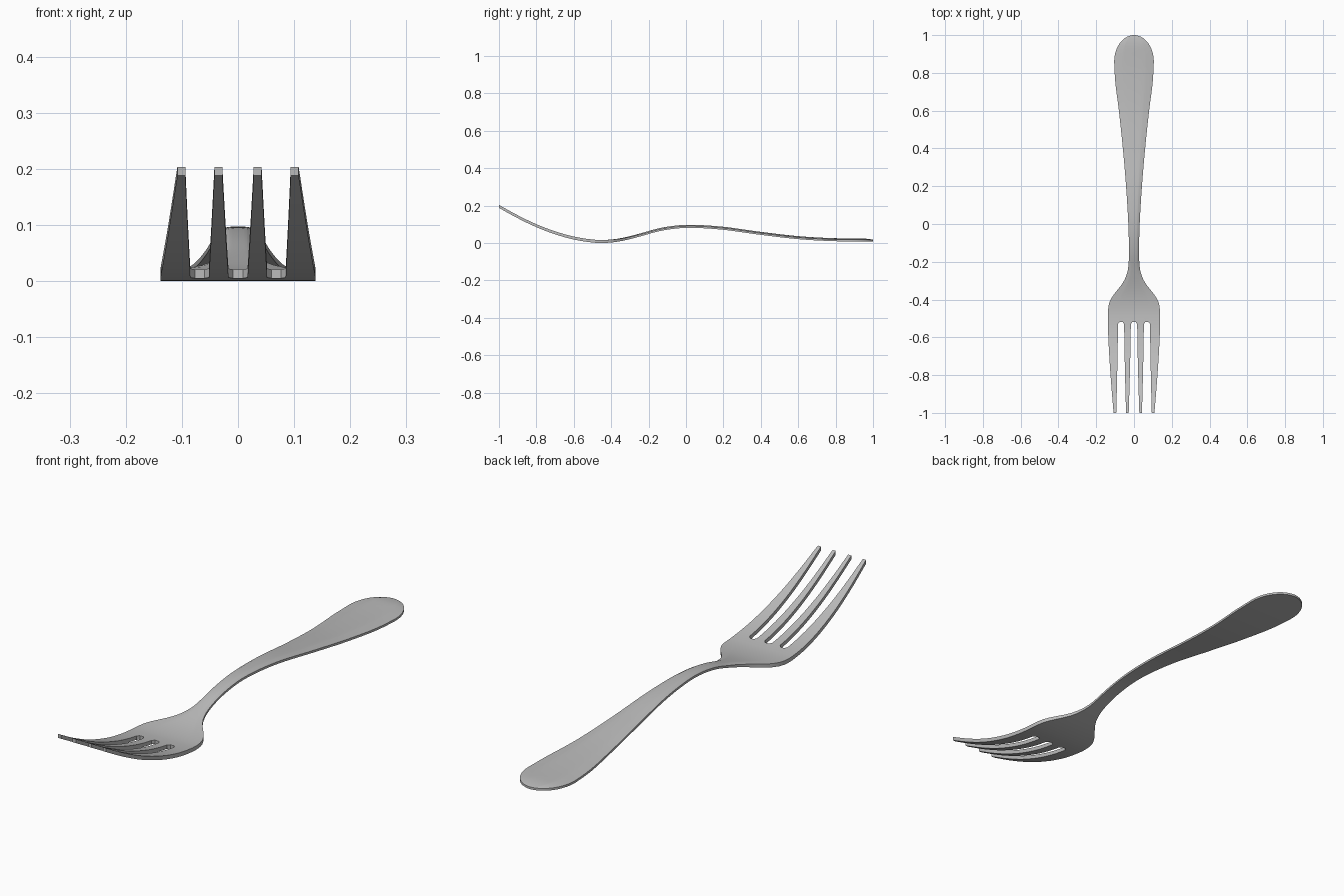
import bpy, bmesh, math

cube = bpy.data.objects.get("Cube")
if cube:
    bpy.data.objects.remove(cube, do_unlink=True)

steel = bpy.data.materials.new("brushed steel grey")
steel.use_nodes = True
grey = (0.5, 0.5, 0.5, 1)
steel.diffuse_color = grey
steel.node_tree.nodes["Principled BSDF"].inputs["Base Color"].default_value = grey

# Side curve (y, centre height) and outline (y, half width)
SIDE = [(-1, .196), (-.9, .141), (-.8, .093), (-.7, .055), (-.6, .027), (-.5, .011),
        (-.43, .009), (-.35, .018), (-.25, .042), (-.15, .070), (-.05, .086), (.05, .089),
        (.2, .079), (.4, .052), (.6, .029), (.8, .018), (1, .017)]
WIDTH = [(-.53, .138), (-.47, .138), (-.42, .132), (-.38, .112), (-.34, .080), (-.3, .052),
         (-.25, .034), (-.2, .028), (-.12, .027), (0, .030), (.2, .042), (.4, .059),
         (.6, .080), (.75, .099), (.86, .105)]
SLOT_END, ROUND_START, THICK = -.53, .86, .016


def curve(points, y):
    """Smooth interpolation through a list of (y, value) points."""
    i = max(k for k in range(len(points) - 1) if k == 0 or points[k][0] <= y)

    def slope(k):
        a, b = points[max(k - 1, 0)], points[min(k + 1, len(points) - 1)]
        return (b[1] - a[1]) / (b[0] - a[0])
    (y0, v0), (y1, v1) = points[i], points[i + 1]
    h = y1 - y0
    t = (y - y0) / h
    return (v0 * (1 + 2 * t) * (1 - t) ** 2 + v1 * t * t * (3 - 2 * t)
            + h * t * (1 - t) * (slope(i) * (1 - t) - slope(i + 1) * t))


def half_width(y):
    if y <= ROUND_START:
        return curve(WIDTH, y)
    s = (y - ROUND_START) / (1 - ROUND_START)
    return max(.105 * math.sqrt(max(0, 1 - s * s)), .006)


bm = bmesh.new()
lower = {}


def point(x, y, u=0):
    """Paired top and bottom vertices; the handle top is gently crowned."""
    z = curve(SIDE, y)
    fade = min(1, max(0, (y + .42) / .2))
    end = max(0, (y - .93) / .07) ** 2
    drop = fade * .007 * max(abs(u) ** 4, end)
    top = bm.verts.new((x, y, z + THICK / 2 - drop))
    lower[top] = bm.verts.new((x, y, z - THICK / 2))
    return top


def skin(rows):
    for a, b in zip(rows, rows[1:]):
        for i in range(len(a) - 1):
            bm.faces.new((a[i], a[i + 1], b[i + 1], b[i]))


# Columns across the head: tine edges plus the rounded ends of the slots
half = [.009, .017, .052, .060, .077, .085, .138]
cols = [-x for x in reversed(half)] + half
in_slot = {.009, .060, .077}

# Handle and head
steps = 56
ys = [-.485 + (ROUND_START + .485) * k / steps for k in range(steps + 1)]
ys += [ROUND_START + (1 - ROUND_START) * math.sin(math.pi / 2 * k / 10) for k in range(1, 11)]
first = [point(x, SLOT_END + (.011 if abs(x) in in_slot else 0)) for x in cols]
body = [first]
for y in ys:
    w = half_width(y)
    body.append([point(x / .138 * w, y, x / .138) for x in cols])
skin(body)

# Four tapering tines, continued from the last row of the head
for a, b, tip_a, tip_b in ((.017, .052, .028, .042), (.085, .138, .094, .108)):
    for side in (-1, 1):
        pair = sorted((side * a, side * b))
        tips = sorted((side * tip_a, side * tip_b))
        rows = [[first[cols.index(x)] for x in pair]]
        for k in range(1, 17):
            t = k / 16
            rows.append([point(x + (e - x) * t ** 1.4, SLOT_END + (-1 - SLOT_END) * t)
                         for x, e in zip(pair, tips)])
        skin(rows[::-1])

# Underside and rim
top_faces = list(bm.faces)
rim = [e for e in bm.edges if e.is_boundary]
for f in top_faces:
    bm.faces.new([lower[v] for v in reversed(f.verts)])
for e in rim:
    a, b = e.verts
    bm.faces.new((a, b, lower[b], lower[a]))
bmesh.ops.recalc_face_normals(bm, faces=bm.faces)

mesh = bpy.data.meshes.new("fork")
bm.to_mesh(mesh)
bm.free()
mesh.materials.append(steel)
fork = bpy.data.objects.new("fork", mesh)
bpy.context.collection.objects.link(fork)
bpy.ops.object.select_all(action='DESELECT')
fork.select_set(True)
bpy.context.view_layer.objects.active = fork
bpy.ops.object.shade_smooth_by_angle(angle=math.radians(35))
